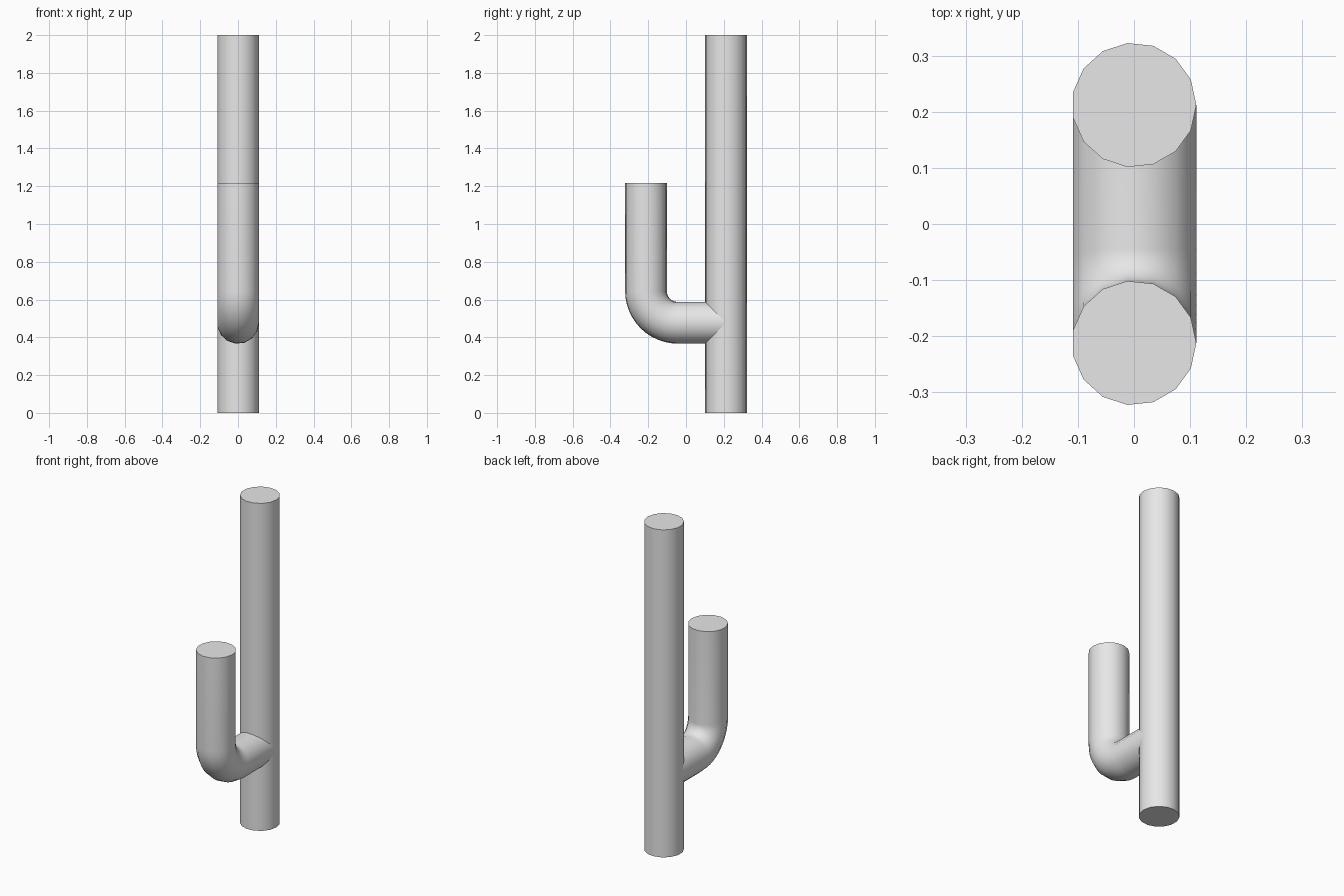
import bpy, bmesh
from math import sin, cos, pi, radians

cube = bpy.data.objects.get("Cube")
if cube:
    bpy.data.objects.remove(cube, do_unlink=True)

SIDES = 15
RADIUS = 0.111
POLE_Y = 0.212      # the branch stands at the mirrored position
ARM_Z = 0.477
BEND = 0.168        # centreline radius of the elbow

grey = bpy.data.materials.new("plain grey")
grey.use_nodes = True
grey.diffuse_color = (0.8, 0.8, 0.8, 1)
grey.node_tree.nodes["Principled BSDF"].inputs["Base Color"].default_value = (0.8, 0.8, 0.8, 1)


def pipe(name, path):
    """Sweep a round section along (y, z, heading); heading 0 runs forward, pi/2 runs up."""
    bm = bmesh.new()
    rings = []
    for y, z, a in path:
        ring = []
        for i in range(SIDES):
            t = 2 * pi * i / SIDES
            n = RADIUS * sin(t)
            ring.append(bm.verts.new((RADIUS * cos(t), y + n * sin(a), z + n * cos(a))))
        rings.append(ring)
    for low, high in zip(rings, rings[1:]):
        for i in range(SIDES):
            j = (i + 1) % SIDES
            bm.faces.new((low[i], low[j], high[j], high[i]))
    bm.faces.new(rings[0])
    bm.faces.new(rings[-1])
    bmesh.ops.recalc_face_normals(bm, faces=bm.faces)
    mesh = bpy.data.meshes.new(name)
    bm.to_mesh(mesh)
    bm.free()
    mesh.materials.append(grey)
    obj = bpy.data.objects.new(name, mesh)
    bpy.context.collection.objects.link(obj)
    bpy.ops.object.select_all(action='DESELECT')
    obj.select_set(True)
    bpy.context.view_layer.objects.active = obj
    bpy.ops.object.shade_smooth_by_angle(angle=radians(30))


# Tall straight pole
pipe("main_pole", [(POLE_Y, 0, pi / 2), (POLE_Y, 2, pi / 2)])

# Side branch: horizontal stub, elbow, upright
steps = 12
elbow = [(BEND - POLE_Y - BEND * sin(a), ARM_Z + BEND - BEND * cos(a), a)
         for a in (pi / 2 * i / steps for i in range(steps + 1))]
pipe("bent_branch", [(POLE_Y, ARM_Z, 0)] + elbow + [(-POLE_Y, 1.217, pi / 2)])
